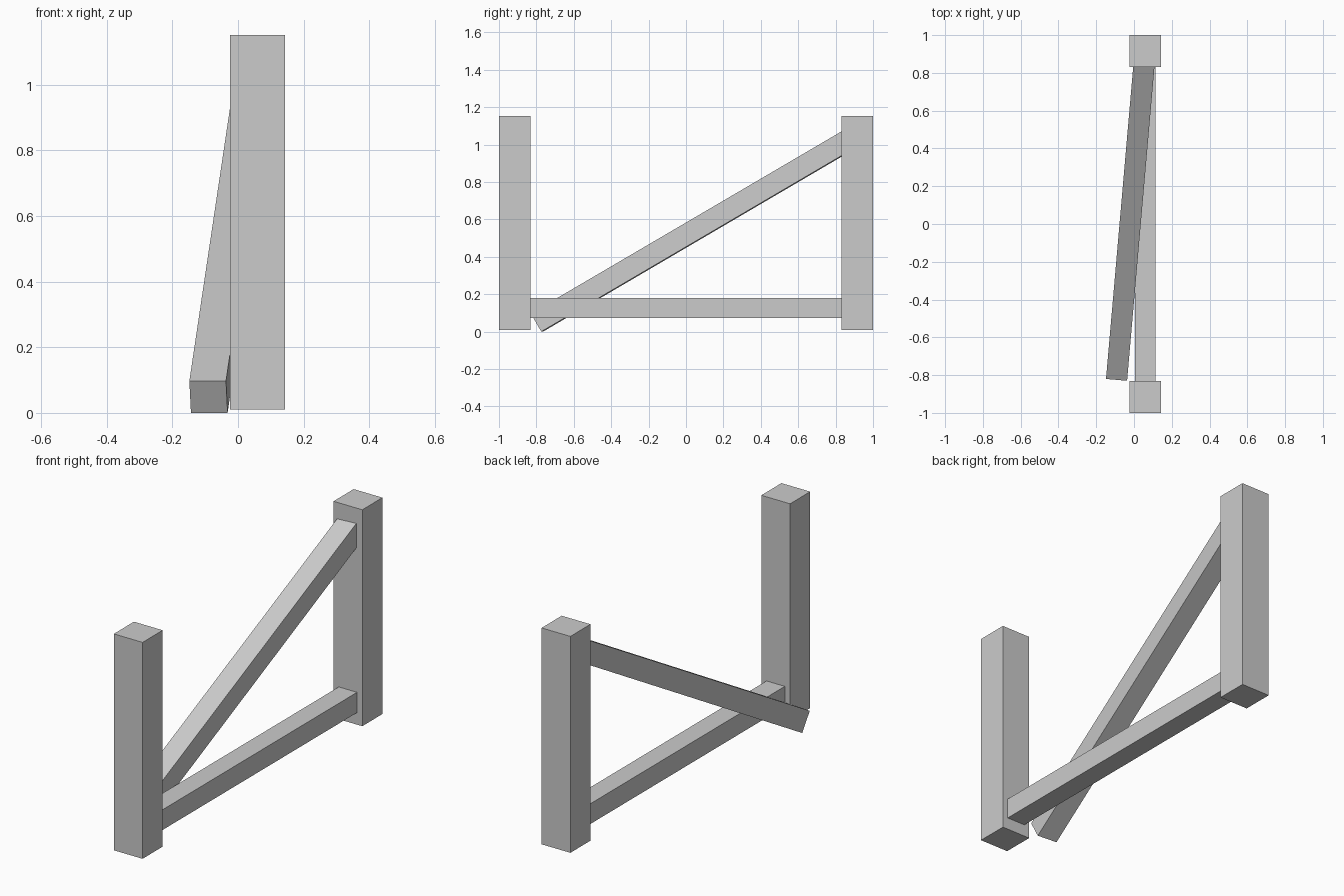
import bpy
from mathutils import Vector

cube = bpy.data.objects.get("Cube")
if cube:
    bpy.data.objects.remove(cube, do_unlink=True)

# One flat grey for the whole frame
grey = bpy.data.materials.new("plain grey")
grey.use_nodes = True
colour = (0.6, 0.6, 0.6, 1)
grey.diffuse_color = colour
grey.node_tree.nodes["Principled BSDF"].inputs["Base Color"].default_value = colour


def beam(name, start, end, width, height):
    """Square-ended timber running from start to end, kept upright."""
    start, end = Vector(start), Vector(end)
    axis = end - start
    bpy.ops.mesh.primitive_cube_add(size=1, location=(start + end) / 2)
    obj = bpy.context.object
    obj.name = name
    obj.rotation_euler = axis.to_track_quat('Y', 'Z').to_euler()
    obj.scale = (width, axis.length, height)
    obj.data.materials.append(grey)
    return obj


# Upright posts at the two ends
POST_X, POST_SIZE = 0.059, 0.168
POST_LOW, POST_HIGH = 0.01, 1.152
for name, side in (("front_post", -1), ("back_post", 1)):
    y = side * (1 - POST_SIZE / 2)
    middle = (POST_LOW + POST_HIGH) / 2
    beam(name, (POST_X, y - POST_SIZE / 2, middle),
         (POST_X, y + POST_SIZE / 2, middle), POST_SIZE, POST_HIGH - POST_LOW)

# Horizontal rail between the posts
RAIL_Y = 1 - POST_SIZE + 0.003
beam("bottom_rail", (POST_X, -RAIL_Y, 0.127), (POST_X, RAIL_Y, 0.127), 0.107, 0.107)

# Diagonal brace, leaning past the front post and let into the back post
foot = Vector((-0.09, -0.797, 0.0485))
slope = Vector((0.0872, 1, 0.586))
beam("diagonal_brace", foot, foot + slope * 1.7, 0.112, 0.112)
